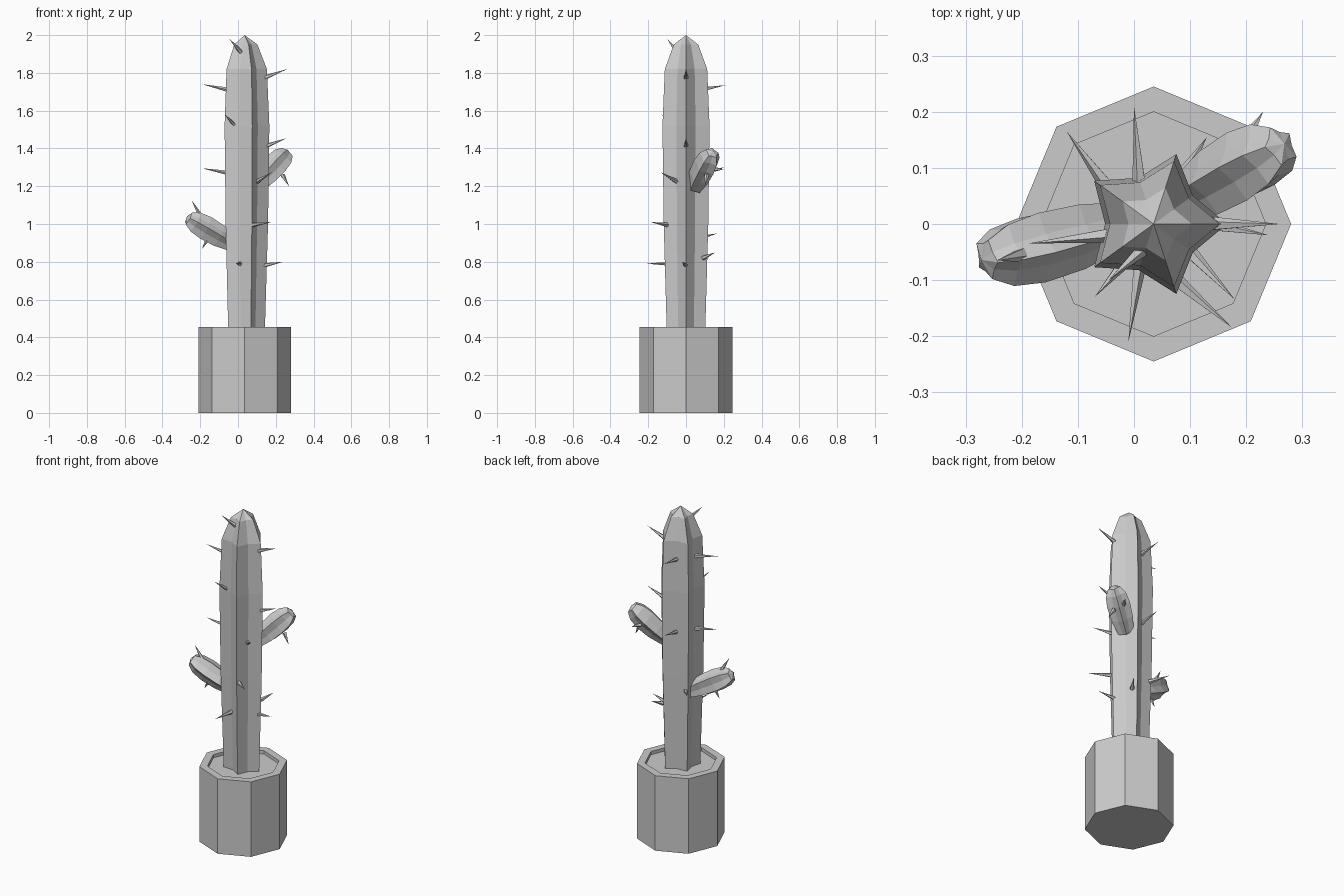
import bpy, bmesh, math
from mathutils import Vector, Matrix

cube = bpy.data.objects.get("Cube")
if cube:
    bpy.data.objects.remove(cube, do_unlink=True)

grey = bpy.data.materials.new("plain_grey")
grey.use_nodes = True
grey.diffuse_color = (0.6, 0.6, 0.6, 1)
grey.node_tree.nodes["Principled BSDF"].inputs["Base Color"].default_value = grey.diffuse_color

CENTRE = 0.035   # x of the pot and trunk axis


def finish(bm, name):
    bmesh.ops.recalc_face_normals(bm, faces=bm.faces)
    mesh = bpy.data.meshes.new(name)
    bm.to_mesh(mesh)
    bm.free()
    mesh.materials.append(grey)
    obj = bpy.data.objects.new(name, mesh)
    bpy.context.collection.objects.link(obj)
    return obj


def loft(name, profile, corners, tip, valley=1.0, place=Matrix()):
    """Stack rings of (radius, height), close the base, end in a point or a flat cap."""
    bm = bmesh.new()
    rings = []
    for radius, height in profile:
        ring = []
        for i in range(corners):
            r = radius * (valley if i % 2 else 1)
            a = math.tau * i / corners
            ring.append(bm.verts.new((r * math.cos(a), r * math.sin(a), height)))
        rings.append(ring)
    for low, high in zip(rings, rings[1:]):
        for i in range(corners):
            j = (i + 1) % corners
            bm.faces.new((low[i], low[j], high[j], high[i]))
    bm.faces.new(rings[0])
    if tip is None:
        bm.faces.new(rings[-1])
    else:
        point = bm.verts.new((0, 0, tip))
        for i in range(corners):
            bm.faces.new((rings[-1][i], rings[-1][(i + 1) % corners], point))
    bm.transform(place)
    return finish(bm, name)


def aim(start, end):
    """Matrix that stands local z along start to end."""
    start, end = Vector(start), Vector(end)
    turn = (end - start).to_track_quat('Z', 'Y').to_matrix().to_4x4()
    return Matrix.Translation(start) @ turn, (end - start).length


# Octagonal pot with a shallow recess for the soil
on_axis = Matrix.Translation((CENTRE, 0, 0))
loft("pot", [(0.245, 0), (0.245, 0.455), (0.2, 0.455), (0.2, 0.435)], 8, None, place=on_axis)

# Five-ribbed trunk
trunk = [(0.107, 0.43), (0.124, 1.0), (0.131, 1.52), (0.118, 1.82), (0.068, 1.95)]
loft("trunk", trunk, 10, 2.0, 0.66, on_axis)

# Two ribbed arms
arms = {
    "right_arm": ((-0.03, 0.0, 0.895), (-0.272, -0.064, 1.035)),
    "left_arm": ((0.095, 0.045, 1.195), (0.268, 0.143, 1.385)),
}
for name, (start, end) in arms.items():
    place, length = aim(start, end)
    ribs = [(0.045, 0), (0.063, 0.3), (0.068, 0.6), (0.06, 0.82), (0.038, 0.96)]
    loft(name, [(r, t * length) for r, t in ribs], 10, length, 0.72, place)

# Spines: base point and tip point
spines = [
    ((-0.05, -0.02, 1.71), (-0.19, -0.035, 1.74)),
    ((-0.05, -0.02, 1.27), (-0.19, -0.035, 1.295)),
    ((0.01, 0.07, 1.71), (0.0, 0.21, 1.735)),
    ((0.01, 0.07, 1.27), (0.0, 0.205, 1.3)),
    ((-0.05, 0.07, 0.925), (-0.12, 0.165, 0.95)),
    ((0.09, 0.09, 0.82), (0.13, 0.155, 0.85)),
    ((0.01, -0.07, 0.79), (-0.01, -0.21, 0.79)),
    ((0.075, -0.1, 0.995), (0.175, -0.185, 1.01)),
    ((0.1, -0.05, 1.225), (0.18, -0.135, 1.275)),
    ((0.14, 0, 1.41), (0.26, 0, 1.455)),
    ((0.14, 0, 1.775), (0.26, 0, 1.82)),
    ((0.13, 0, 0.78), (0.24, -0.02, 0.8)),
    ((-0.01, -0.06, 1.515), (-0.07, -0.13, 1.58)),
    ((0.015, -0.045, 1.91), (-0.045, -0.1, 1.98)),
    ((-0.2, -0.055, 1.045), (-0.245, -0.065, 1.125)),
    ((-0.16, -0.05, 0.92), (-0.19, -0.05, 0.87)),
    ((0.235, 0.11, 1.26), (0.27, 0.1, 1.2)),
    ((0.2, 0.15, 1.29), (0.23, 0.2, 1.29)),
]
for base, tip in spines:
    place, length = aim(base, tip)
    loft("spine", [(0.013, 0)], 5, length, place=place)
